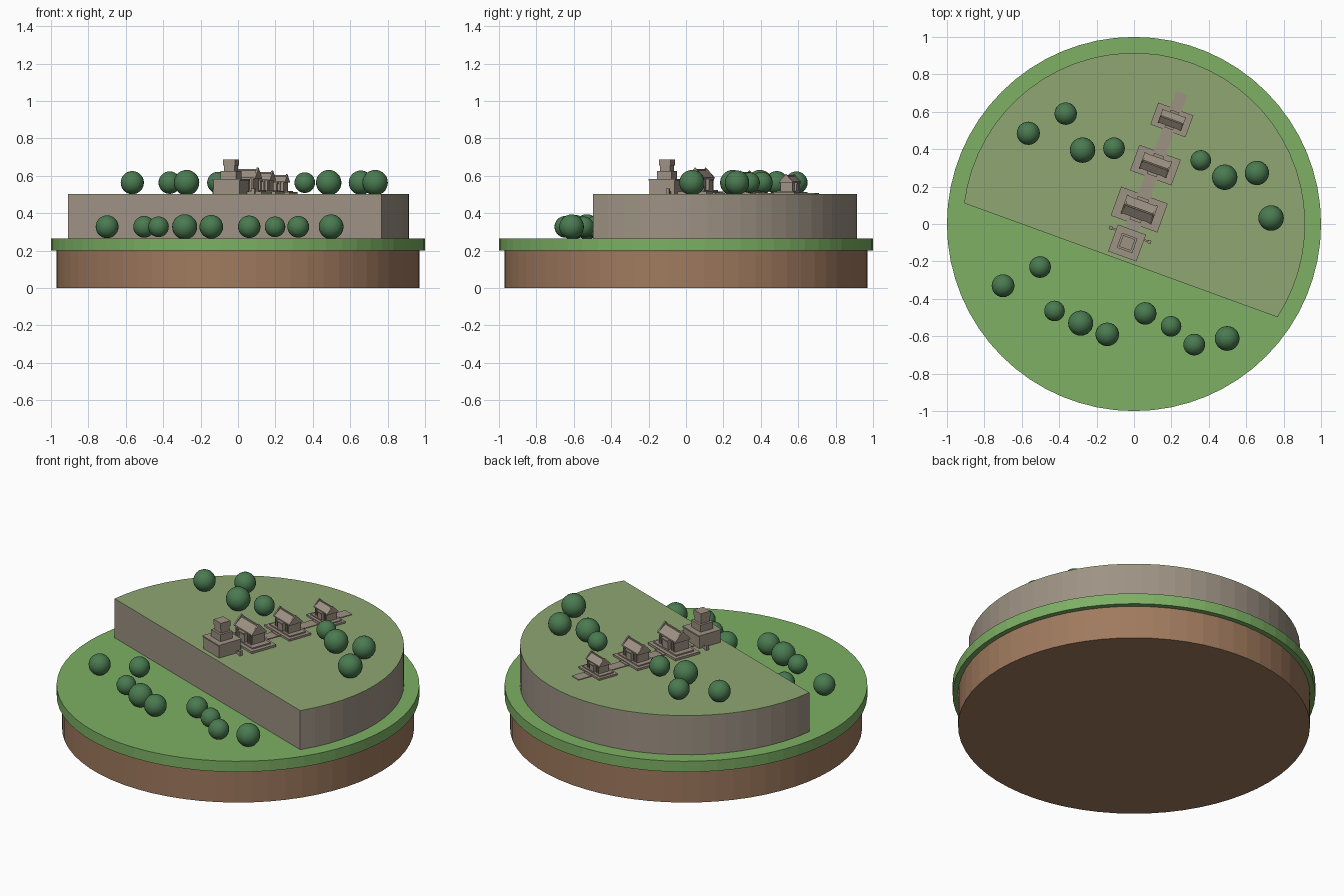
import bpy, bmesh, math
from mathutils import Matrix, Vector

cube = bpy.data.objects.get("Cube")
if cube:
    bpy.data.objects.remove(cube, do_unlink=True)


def material(name, hex_code):
    srgb = [int(hex_code[i:i + 2], 16) / 255 for i in (0, 2, 4)]
    col = [c / 12.92 if c < 0.04 else ((c + 0.055) / 1.055) ** 2.4 for c in srgb] + [1]
    m = bpy.data.materials.new(name)
    m.use_nodes = True
    m.diffuse_color = col
    m.node_tree.nodes["Principled BSDF"].inputs["Base Color"].default_value = col
    return m


EARTH = material("brown earth", "A07A5E")
GRASS = material("meadow green", "7DB064")
TERRACE = material("terrace green", "8FA672")
STONE = material("grey stone", "9E9284")
LEAF = material("tree green", "4A7A50")
AXIS = Matrix.Rotation(math.radians(-20), 4, "Z")   # direction of the temple row
GROUND, TOP = 0.265, 0.503


def finish(name, bm, mat, smooth=False):
    bmesh.ops.recalc_face_normals(bm, faces=bm.faces[:])
    for f in bm.faces:
        f.smooth = smooth
    mesh = bpy.data.meshes.new(name)
    bm.to_mesh(mesh)
    bm.free()
    mesh.materials.append(mat)
    ob = bpy.data.objects.new(name, mesh)
    bpy.context.collection.objects.link(ob)
    return ob


def prism(bm, outline, push):
    """Extrude a closed outline of 3D points along a vector."""
    face = bm.faces.new([bm.verts.new(p) for p in outline])
    new = bmesh.ops.extrude_face_region(bm, geom=[face], use_keep_orig=True)["geom"]
    bmesh.ops.translate(bm, vec=push, verts=[v for v in new if isinstance(v, bmesh.types.BMVert)])


def box(bm, x, y, z0, z1, w, d):
    mat = Matrix.Translation((x, y, (z0 + z1) / 2)) @ Matrix.Diagonal((w, d, z1 - z0, 1))
    bmesh.ops.create_cube(bm, size=1, matrix=mat)


def slab(name, outline, z0, z1, mat):
    bm = bmesh.new()
    prism(bm, [(x, y, z0) for x, y in outline], Vector((0, 0, z1 - z0)))
    return finish(name, bm, mat)


def arc(radius, start, end, steps):
    angles = [math.radians(start + (end - start) * i / steps) for i in range(steps + 1)]
    return [(radius * math.cos(a), radius * math.sin(a)) for a in angles]


# Round island and the raised terrace cut off by a straight cliff
slab("earth_base", arc(0.97, 0, 360, 64)[:-1], 0, 0.2, EARTH)
slab("meadow", arc(1.0, 0, 360, 64)[:-1], 0.2, GROUND, GRASS)
terrace = arc(0.915, -33, 173, 36)
slab("terrace_cliff", terrace, GROUND, TOP - 0.006, STONE)
slab("terrace_grass", terrace, TOP - 0.006, TOP, TERRACE)

# Processional path
bm = bmesh.new()
box(bm, 0, 0.33, TOP, TOP + 0.004, 0.065, 0.83)
bm.transform(AXIS)
finish("path", bm, STONE)

# Stepped gate tower with small side posts
bm = bmesh.new()
for z0, z1, size in [(0.5, 0.575, 0.15), (0.575, 0.583, 0.16), (0.58, 0.625, 0.088),
                     (0.625, 0.66, 0.06), (0.655, 0.688, 0.068)]:
    box(bm, 0, -0.108, z0, z1, size, size * 0.95)
for side in (-1, 1):
    box(bm, side * 0.09, -0.062, TOP, TOP + 0.014, 0.04, 0.01)
    box(bm, side * 0.11, -0.062, TOP, TOP + 0.03, 0.018, 0.018)
bm.transform(AXIS)
finish("gate_tower", bm, STONE)


def gable(bm, half_w, half_d, z0, z1, cx=0, cy=0):
    """Roof with its ridge along x."""
    outline = [(cx - half_w, cy - half_d, z0), (cx - half_w, cy + half_d, z0),
               (cx - half_w, cy, z1)]
    prism(bm, outline, Vector((2 * half_w, 0, 0)))


def temple(name, along, size):
    bm = bmesh.new()
    # Platform and hall in units of the platform width
    box(bm, 0, 0, -0.01, 0.05, 1, 0.62)
    box(bm, 0, 0, 0.05, 0.08, 0.82, 0.46)
    box(bm, 0, 0, 0.08, 0.31, 0.56, 0.28)
    # Roof with raised gable ends and ridge
    box(bm, 0, 0, 0.3, 0.33, 0.66, 0.37)
    gable(bm, 0.33, 0.185, 0.33, 0.48)
    box(bm, 0, 0, 0.45, 0.5, 0.6, 0.03)
    for side in (-1, 1):
        gable(bm, 0.02, 0.2, 0.32, 0.53, side * 0.31)
        # Porch, steps and columns on both long sides
        box(bm, 0, side * 0.17, 0.08, 0.27, 0.2, 0.1)
        box(bm, 0, side * 0.18, 0.27, 0.3, 0.24, 0.14)
        box(bm, 0, side * 0.33, 0, 0.03, 0.3, 0.08)
        for x in (-0.26, -0.17, 0.17, 0.26):
            box(bm, x, side * 0.16, 0.08, 0.3, 0.035, 0.035)
    bm.transform(AXIS @ Matrix.Translation((0, along, TOP)) @ Matrix.Scale(size, 4))
    finish(name, bm, STONE)


temple("large_temple", 0.082, 0.265)
temple("middle_temple", 0.335, 0.235)
temple("small_temple", 0.592, 0.2)


# Round trees: x, y, radius
def trees(name, spots, z):
    for i, (x, y, r) in enumerate(spots):
        bm = bmesh.new()
        bmesh.ops.create_uvsphere(bm, u_segments=24, v_segments=14, radius=r,
                                  matrix=Matrix.Translation((x, y, z)))
        finish(f"{name}_{i + 1}", bm, LEAF, smooth=True)


trees("terrace_tree", [
    (-0.565, 0.485, 0.062), (-0.365, 0.59, 0.06), (-0.275, 0.395, 0.068),
    (-0.107, 0.405, 0.058), (0.357, 0.34, 0.055), (0.485, 0.25, 0.068),
    (0.657, 0.273, 0.065), (0.733, 0.032, 0.068)], 0.563)
trees("meadow_tree", [
    (-0.7, -0.33, 0.061), (-0.502, -0.23, 0.058), (-0.425, -0.465, 0.055),
    (-0.285, -0.53, 0.067), (-0.143, -0.59, 0.063), (0.06, -0.478, 0.06),
    (0.198, -0.547, 0.055), (0.322, -0.645, 0.058), (0.498, -0.612, 0.066)], 0.327)
